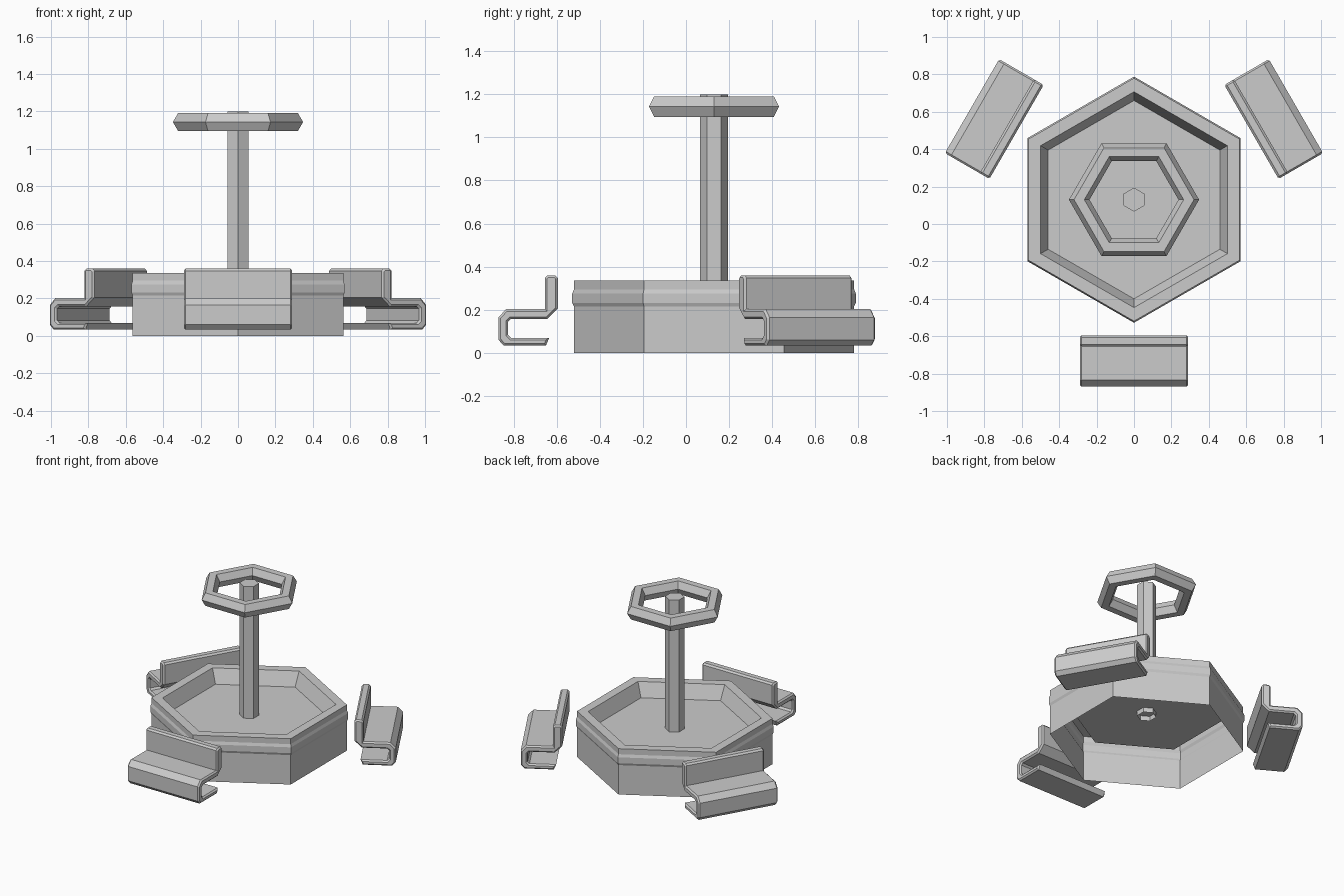
import bpy, bmesh
from math import pi, sin, cos
from mathutils import Matrix, Vector

if "Cube" in bpy.data.objects:
    bpy.data.objects.remove(bpy.data.objects["Cube"], do_unlink=True)

CENTRE = Vector((0, 0.13, 0))

grey = bpy.data.materials.new("plain_grey")
grey.use_nodes = True
grey.diffuse_color = (0.6, 0.6, 0.6, 1)
grey.node_tree.nodes["Principled BSDF"].inputs["Base Color"].default_value = (0.6, 0.6, 0.6, 1)


def finish(name, bm, fix_normals=True):
    if fix_normals:
        bmesh.ops.recalc_face_normals(bm, faces=bm.faces)
    mesh = bpy.data.meshes.new(name)
    bm.to_mesh(mesh)
    bm.free()
    mesh.materials.append(grey)
    obj = bpy.data.objects.new(name, mesh)
    obj.location = CENTRE
    bpy.context.collection.objects.link(obj)
    return obj


def hex_lathe(name, profile, turn=0, closed=False, cap=False):
    """Sweep a (radius, height) profile around six corners."""
    bm = bmesh.new()
    rings = [[bm.verts.new((r * cos(turn + i * pi / 3), r * sin(turn + i * pi / 3), z))
              for i in range(6)] for r, z in profile]
    pairs = list(zip(rings, rings[1:]))
    if closed:
        pairs.append((rings[-1], rings[0]))
    for a, b in pairs:
        for i in range(6):
            j = (i + 1) % 6
            bm.faces.new((a[i], a[j], b[j], b[i]))
    if cap:
        bm.faces.new(rings[-1])
    return finish(name, bm, fix_normals=closed)


# Open-bottomed tray: outer wall with a raised band, rim, sloped inner wall, floor
hex_lathe("hexagonal_tray",
          [(0.65, 0), (0.65, 0.215), (0.658, 0.232), (0.658, 0.275), (0.65, 0.295),
           (0.65, 0.335), (0.577, 0.335), (0.53, 0.235)], turn=pi / 2, cap=True)

# Central post, open at the lower end
hex_lathe("centre_post", [(0.064, 0.2), (0.064, 1.2)], turn=pi / 2, cap=True)

# Top ring with a six-sided section
section = [(0.293 + 0.055 * cos(k * pi / 3), 1.143 + 0.055 * sin(k * pi / 3)) for k in range(6)]
hex_lathe("top_ring", section, closed=True)

# Bracket outline as (distance from centre, height)
BRACKET = [(0.725, 0.348), (0.737, 0.36), (0.773, 0.36), (0.785, 0.348),
           (0.785, 0.203), (0.965, 0.203), (1.0, 0.165), (1.0, 0.06), (0.975, 0.033),
           (0.78, 0.033), (0.765, 0.07), (0.942, 0.07), (0.955, 0.083),
           (0.955, 0.145), (0.943, 0.157), (0.775, 0.157), (0.725, 0.205)]


def bracket(name, angle):
    bm = bmesh.new()
    half = 0.29
    face = bm.faces.new([bm.verts.new((d, -half, z)) for d, z in BRACKET])
    moved = bmesh.ops.extrude_face_region(bm, geom=[face], use_keep_orig=True)["geom"]
    bmesh.ops.translate(bm, vec=(0, 2 * half, 0),
                        verts=[v for v in moved if isinstance(v, bmesh.types.BMVert)])
    bmesh.ops.recalc_face_normals(bm, faces=bm.faces)
    # chamfer both end outlines
    ends = [e for e in bm.edges if abs(e.verts[0].co.y - e.verts[1].co.y) < 0.001]
    bmesh.ops.bevel(bm, geom=ends, offset=0.01, segments=1, affect='EDGES', clamp_overlap=True)
    bmesh.ops.rotate(bm, verts=bm.verts, cent=(0, 0, 0), matrix=Matrix.Rotation(angle, 3, 'Z'))
    finish(name, bm)


# Three detached brackets spaced evenly around the tray
for name, angle in (("front_bracket", -pi / 2), ("left_bracket", pi / 6),
                    ("right_bracket", 5 * pi / 6)):
    bracket(name, angle)
